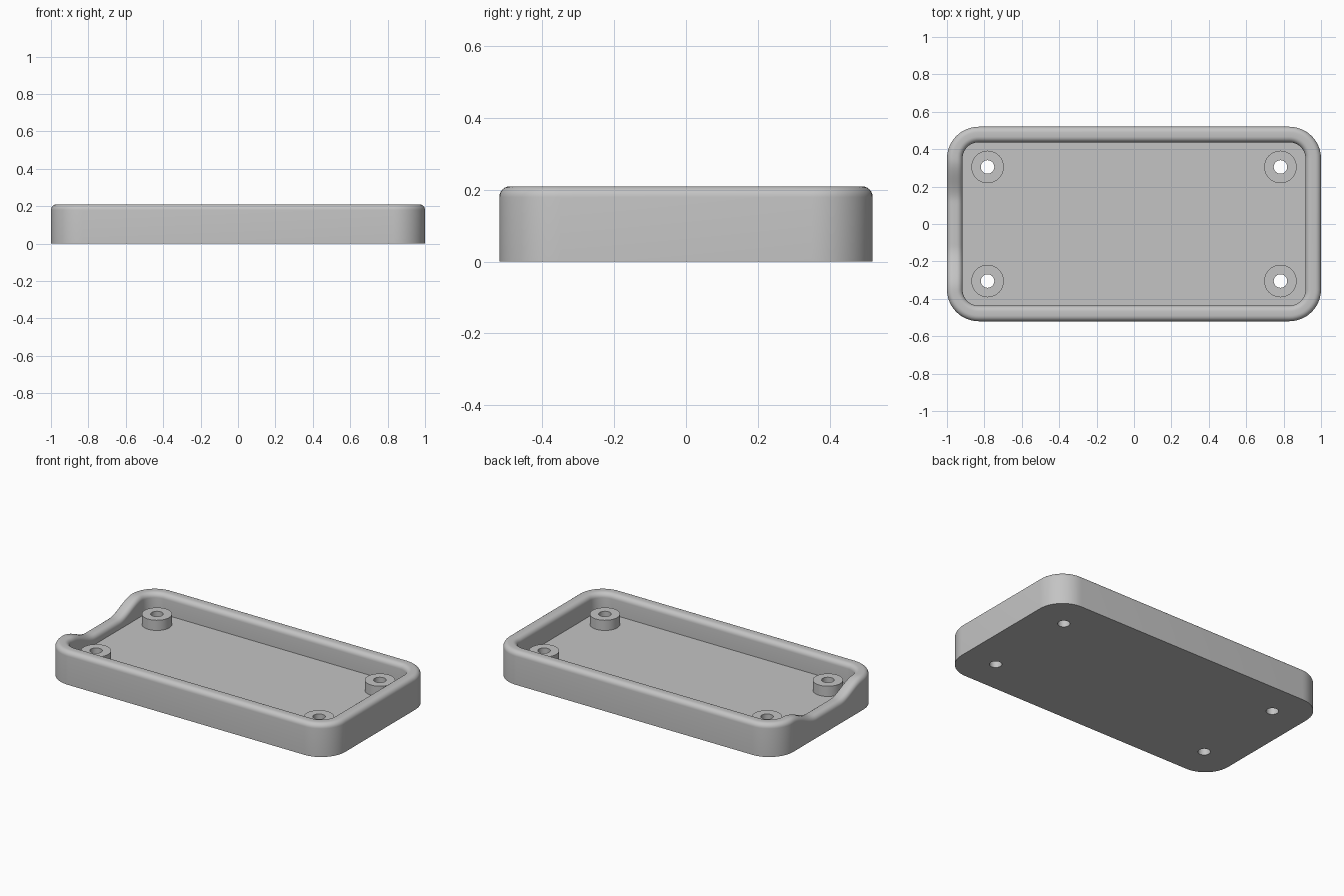
import bpy, bmesh
from math import sin, cos, pi, radians

if "Cube" in bpy.data.objects:
    bpy.data.objects.remove(bpy.data.objects["Cube"])

HALF_X, HALF_Y, HEIGHT = 1.0, 0.52, 0.21
CORNER, WALL, FLOOR, ROUND = 0.17, 0.083, 0.083, 0.03
BOSS_X, BOSS_Y, BOSS_TOP, BOSS_R, HOLE_R = 0.783, 0.305, 0.148, 0.087, 0.036

grey = bpy.data.materials.new("plain grey")
grey.use_nodes = True
colour = (0.55, 0.55, 0.55, 1)
grey.diffuse_color = colour
grey.node_tree.nodes["Principled BSDF"].inputs["Base Color"].default_value = colour


def add_object(name, bm):
    bmesh.ops.recalc_face_normals(bm, faces=bm.faces[:])
    mesh = bpy.data.meshes.new(name)
    bm.to_mesh(mesh)
    bm.free()
    mesh.materials.append(grey)
    obj = bpy.data.objects.new(name, mesh)
    bpy.context.collection.objects.link(obj)
    return obj


def bridge(bm, a, b):
    for i in range(len(a)):
        j = (i + 1) % len(a)
        bm.faces.new((a[i], a[j], b[j], b[i]))


def activate(obj):
    bpy.ops.object.select_all(action="DESELECT")
    obj.select_set(True)
    bpy.context.view_layer.objects.active = obj


def smooth(obj):
    activate(obj)
    bpy.ops.object.shade_smooth_by_angle(angle=radians(32))


def outline(inset, corner_steps=12, side_steps=40):
    """Rounded rectangle, with extra points along the side that dips."""
    cx, cy, r = HALF_X - CORNER, HALF_Y - CORNER, CORNER - inset
    points = []
    for k, (sx, sy) in enumerate(((1, 1), (-1, 1), (-1, -1), (1, -1))):
        for i in range(corner_steps + 1):
            a = (k + i / corner_steps) * pi / 2
            points.append((sx * cx + r * cos(a), sy * cy + r * sin(a)))
        if k == 1:
            for i in range(1, side_steps):
                points.append((-cx - r, cy * (1 - 2 * i / side_steps)))
    return points


def dip(x, y, flat=0.12, end=0.35, depth=0.07):
    """How far the rim drops in the cable notch."""
    if x > -0.9 or abs(y) >= end:
        return 0
    t = min(1, (end - abs(y)) / (end - flat))
    return depth * t * t * (3 - 2 * t)


# Tray: wall section swept round the outline, closed by the floor and base
quarter = [i / 6 * pi / 2 for i in range(7)]
rim = [(ROUND * (1 - cos(a)), HEIGHT - ROUND * (1 - sin(a))) for a in quarter]
rim += [(WALL - inset, z) for inset, z in reversed(rim)]
section = [(0, 0)] + rim + [(WALL, FLOOR)]
bm = bmesh.new()
rings = []
for n, (inset, z) in enumerate(section):
    is_rim = 0 < n < len(section) - 1
    rings.append([bm.verts.new((x, y, z - (dip(x, y) if is_rim else 0)))
                  for x, y in outline(inset)])
for lower, upper in zip(rings, rings[1:]):
    bridge(bm, lower, upper)
bm.faces.new(rings[0])
bm.faces.new(rings[-1])
tray = add_object("tray", bm)

# Screw bosses: hollow posts, each with a hole drilled on through the floor
for side, sx in (("right", -1), ("left", 1)):
    for end, sy in (("front", -1), ("back", 1)):
        x, y = sx * BOSS_X, sy * BOSS_Y
        bpy.ops.mesh.primitive_cylinder_add(vertices=32, radius=HOLE_R, depth=1,
                                            location=(x, y, 0))
        drill = bpy.context.object
        drill.name = "drill"
        drill.hide_render = True
        activate(tray)
        cut = tray.modifiers.new("screw_hole", "BOOLEAN")
        cut.operation, cut.solver, cut.object = "DIFFERENCE", "EXACT", drill
        bpy.ops.object.modifier_apply(modifier=cut.name)
        bpy.data.objects.remove(drill)

        bm = bmesh.new()
        loops = [[bm.verts.new((x + r * cos(i * pi / 16), y + r * sin(i * pi / 16), z))
                  for i in range(32)]
                 for r, z in ((BOSS_R, FLOOR), (BOSS_R, BOSS_TOP),
                              (HOLE_R, BOSS_TOP), (HOLE_R, FLOOR))]
        for a, b in zip(loops, loops[1:]):
            bridge(bm, a, b)
        smooth(add_object(f"{end}_{side}_screw_boss", bm))

smooth(tray)
